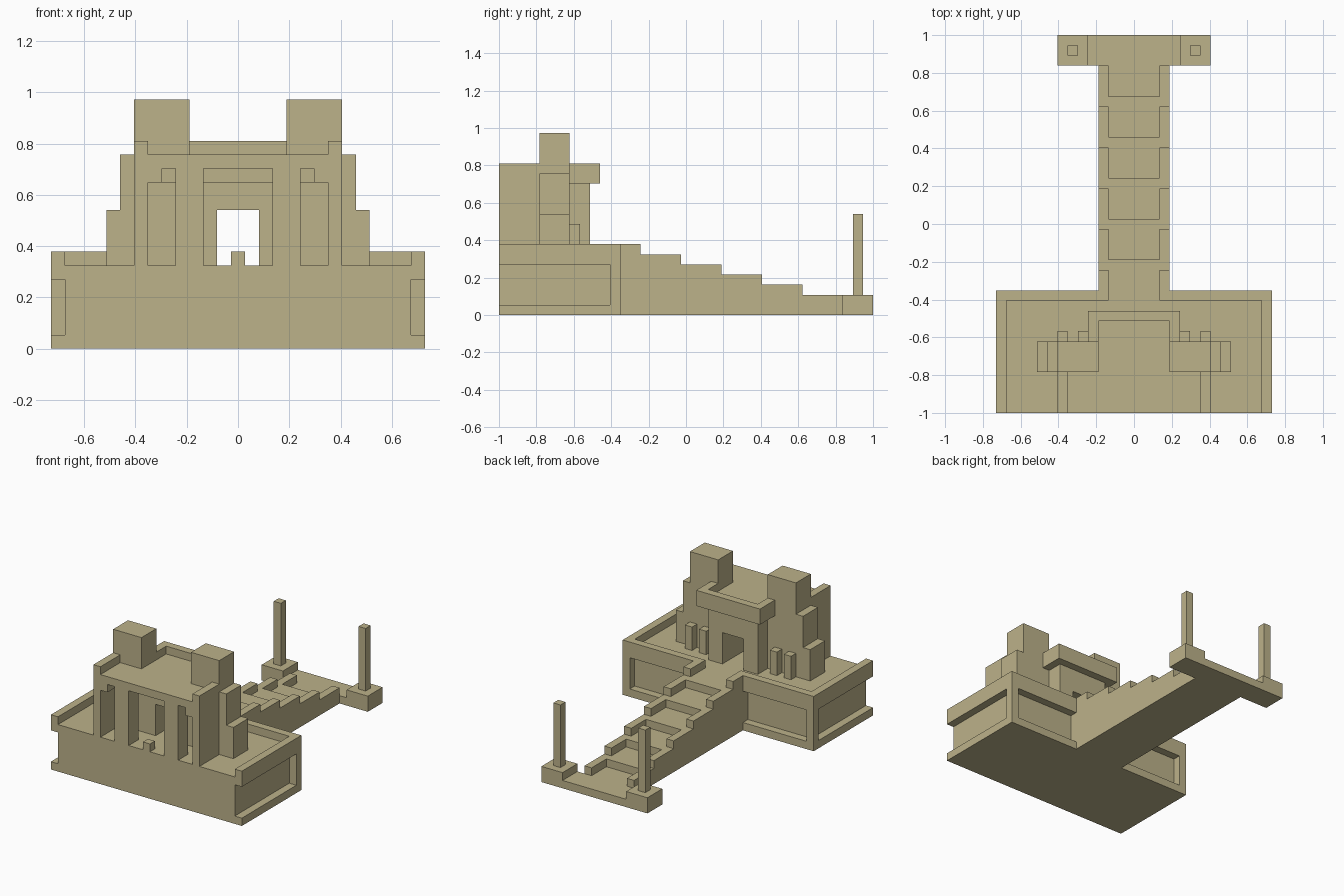
import bpy
import bmesh
from mathutils import Vector

cube = bpy.data.objects.get("Cube")
if cube:
    bpy.data.objects.remove(cube, do_unlink=True)

U = 2 / 37  # one building block; the model is 37 blocks long

stone = bpy.data.materials.new("sandstone")
stone.use_nodes = True
stone_colour = (0.505, 0.445, 0.255, 1)
stone.diffuse_color = stone_colour
bsdf = stone.node_tree.nodes["Principled BSDF"]
bsdf.inputs["Base Color"].default_value = stone_colour
bsdf.inputs["Roughness"].default_value = 0.9


def place(x, y, z):
    """Block units to scene units, y counted from the front."""
    return Vector((x * U, y * U - 1, z * U))


def finish(name, bm):
    bmesh.ops.recalc_face_normals(bm, faces=bm.faces)
    mesh = bpy.data.meshes.new(name)
    bm.to_mesh(mesh)
    bm.free()
    mesh.materials.append(stone)
    obj = bpy.data.objects.new(name, mesh)
    bpy.context.collection.objects.link(obj)
    return obj


def box(name, x, y, z):
    bm = bmesh.new()
    bmesh.ops.create_cube(bm, size=1)
    low = place(x[0], y[0], z[0])
    high = place(x[1], y[1], z[1])
    for v in bm.verts:
        v.co = (low + high) / 2 + v.co * (high - low)
    return finish(name, bm)


def centre(name, half, y, z):
    return box(name, (-half, half), y, z)


def pair(name, x, y, z):
    box("left_" + name, x, y, z)
    box("right_" + name, (-x[1], -x[0]), y, z)


def staircase(name, x, start, end, first, top):
    """Stepped side profile, four blocks per step, extruded along x."""
    profile = [(start, 0), (start, top)]
    y, z = first, top
    while y < end:
        profile += [(y, z), (y, z - 1)]
        y, z = y + 4, z - 1
    profile += [(end, z), (end, 0)]
    bm = bmesh.new()
    face = bm.faces.new([bm.verts.new(place(x[0], y, z)) for y, z in profile])
    side = bmesh.ops.extrude_face_region(bm, geom=[face])["geom"]
    verts = [g for g in side if isinstance(g, bmesh.types.BMVert)]
    bmesh.ops.translate(bm, verts=verts, vec=((x[1] - x[0]) * U, 0, 0))
    return finish(name, bm)


# Terrace with recessed side and rear panels
centre("terrace_bottom", 13.5, (0, 12), (0, 1))
centre("terrace_core", 12.5, (0, 11), (1, 5))
centre("terrace_stair_joint", 3.5, (11, 12), (1, 5))
pair("terrace_corner", (12.5, 13.5), (11, 12), (1, 5))
centre("terrace_floor", 13.5, (0, 12), (5, 6))
pair("side_parapet", (12.5, 13.5), (0, 12), (6, 7))
pair("rear_parapet", (2.5, 12.5), (11, 12), (6, 7))

# Rear stairs between stepped cheeks
staircase("stair_treads", (-2.5, 2.5), 12, 34, 15, 6)
staircase("left_stair_cheek", (2.5, 3.5), 12, 34, 14, 7)
staircase("right_stair_cheek", (-3.5, -2.5), 12, 34, 14, 7)

# Landing with tall posts
centre("landing", 4.5, (34, 37), (0, 1))
pair("landing_plinth", (4.5, 7.5), (34, 37), (0, 2))
pair("landing_post", (5.5, 6.5), (35, 36), (2, 10))

# Front hall with pillars and a corbelled ceiling
pair("hall_wall", (6.5, 7.5), (0, 4), (6, 15))
centre("hall_roof", 6.5, (0, 4), (13, 14))
pair("hall_corbel", (5.5, 6.5), (0, 3), (12, 13))
centre("hall_rear_corbel", 6.5, (3, 4), (12, 13))
pair("hall_pillar", (2.5, 4.5), (0, 2), (6, 13))
centre("altar_block", 0.5, (0, 1), (6, 7))

# Towers and stepped buttresses
pair("tower", (3.5, 7.5), (4, 7), (6, 18))
pair("tall_buttress", (7.5, 8.5), (4, 7), (6, 14))
pair("low_buttress", (8.5, 9.5), (4, 7), (6, 10))

# Passage and rear porch
pair("passage_wall", (1.5, 3.5), (4, 9), (6, 13))
centre("passage_lintel", 1.5, (4, 9), (10, 13))
centre("passage_roof", 3.5, (4, 7), (13, 14))
centre("canopy", 4.5, (7, 10), (13, 14))
pair("canopy_side_rim", (3.5, 4.5), (7, 10), (14, 15))
centre("canopy_rear_rim", 3.5, (9, 10), (14, 15))

# Short posts against the rear of the towers
for name, inner in (("inner_post", 4.5), ("outer_post", 6.5)):
    pair(name, (inner, inner + 1), (7, 8), (6, 9))
